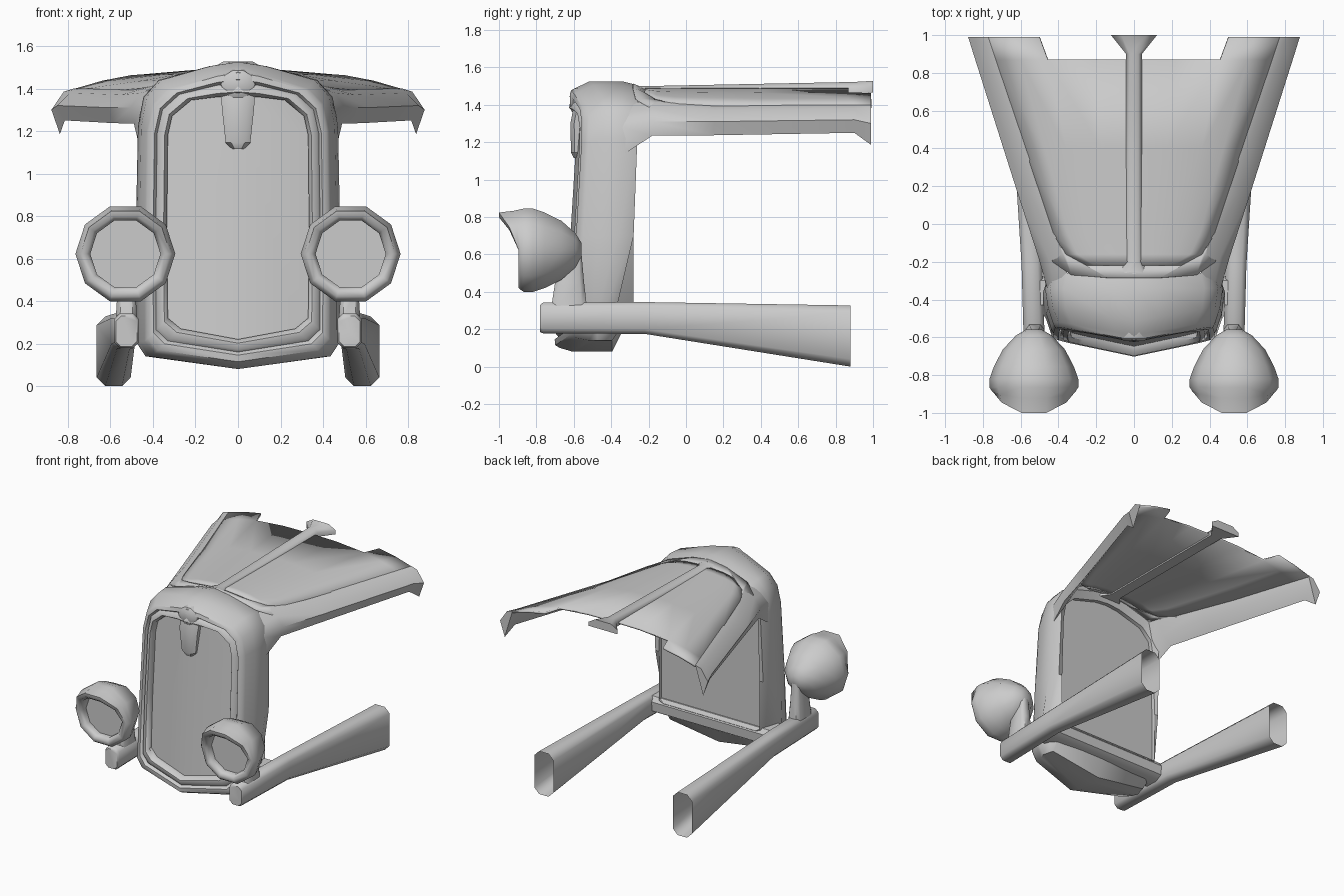
import bpy, bmesh, math

if "Cube" in bpy.data.objects:
    bpy.data.objects.remove(bpy.data.objects["Cube"])


def build(name, verts, faces, mirror=False, thick=0, angle=35):
    bm = bmesh.new()
    vs = [bm.verts.new(v) for v in verts]
    for f in faces:
        bm.faces.new([vs[i] for i in f])
    bmesh.ops.recalc_face_normals(bm, faces=bm.faces)
    me = bpy.data.meshes.new(name)
    bm.to_mesh(me)
    bm.free()
    me.shade_smooth()
    me.set_sharp_from_angle(angle=math.radians(angle))
    ob = bpy.data.objects.new(name, me)
    bpy.context.collection.objects.link(ob)
    if mirror:
        mod = ob.modifiers.new("mirror", 'MIRROR')
        mod.use_clip = True
    if thick:
        mod = ob.modifiers.new("thickness", 'SOLIDIFY')
        mod.thickness = thick
        mod.offset = 0
    return ob


def loft(name, rings, caps=(True, True), closed=True, **kw):
    n = len(rings[0])
    verts = [v for r in rings for v in r]
    faces = []
    for k in range(len(rings) - 1):
        for i in range(n if closed else n - 1):
            j = (i + 1) % n
            faces.append((k * n + i, k * n + j, (k + 1) * n + j, (k + 1) * n + i))
    if caps[0]:
        faces.append(list(range(n))[::-1])
    if caps[1]:
        faces.append([(len(rings) - 1) * n + i for i in range(n)])
    return build(name, verts, faces, **kw)


def front_y(x, z):
    return -0.695 + 0.08 * (z - 0.1) / 1.3 + 0.2 * abs(x)


# Grille shell: half outlines (x, z), bottom centre to top centre
hole = [(0, .22), (.27, .27), (.33, .32), (.335, .7), (.33, 1.18), (.31, 1.27), (.22, 1.345), (.1, 1.36), (0, 1.365)]
face = [(0, .1), (.39, .155), (.44, .21), (.44, .7), (.43, 1.2), (.4, 1.33), (.33, 1.4), (.1, 1.47), (0, 1.49)]
body = [(0, .08), (.42, .14), (.465, .21), (.465, .7), (.455, 1.22), (.43, 1.36), (.36, 1.44), (.13, 1.505), (0, 1.525)]
inner = [(0, .31), (.39, .31), (.425, .33), (.425, .7), (.41, 1.17), (.39, 1.29), (.31, 1.37), (.1, 1.43), (0, 1.44)]


def full(half, yf):
    pts = half + [(-x, z) for x, z in half[-2:0:-1]]
    return [(x, yf(x, z), z) for x, z in pts]


def blend(a, b, t):
    return [(p[0] + (q[0] - p[0]) * t, p[1] + (q[1] - p[1]) * t) for p, q in zip(a, b)]


def offset(d):
    return lambda x, z: front_y(x, z) + d


def back(y):
    return lambda x, z: y - (0.135 if z < 0.25 else 0.04 * (1.2 - min(z, 1.2)))


wide = [(x * 1.035, z) for x, z in body]
rear = [(x * .98, z - (.02 if z > 1.3 else 0)) for x, z in body]
loft("grille_shell", [
    full(hole, offset(.045)),
    full(hole, offset(.015)),
    full(blend(hole, face, .15), offset(-.01)),
    full(blend(hole, face, .4), offset(-.005)),
    full(blend(hole, face, .5), offset(.01)),
    full(blend(hole, face, .62), offset(-.01)),
    full(blend(hole, face, .88), offset(-.005)),
    full(face, offset(.02)),
    full(body, offset(.09)),
    full(wide, back(-.34)),
    full(rear, back(-.26)),
    full(inner, lambda x, z: -.28),
    full(inner, lambda x, z: -.31),
], caps=(False, True), angle=45)

# V-shaped grille insert
build("grille_panel", [(x, front_y(x, z) + .04, z) for x, z in hole], [range(len(hole))], mirror=True, angle=5)

# Tongue badge at the top of the grille
loft("grille_badge", [[(-w, -.55, z), (-w, y + .02, z), (-w * .55, y, z), (w * .55, y, z), (w, y + .02, z), (w, -.55, z)]
                      for z, w, y in [(1.115, .03, -.6), (1.145, .058, -.615), (1.3, .075, -.618), (1.37, .08, -.605)]])

# Soft raised cap blending into the nose
loft("nose_cap", [[(r * math.cos(a), y, 1.42 + r * .85 * math.sin(a)) for a in
                   [math.tau * i / 10 for i in range(10)]]
                  for r, y in [(.05, -.62), (.08, -.605), (.09, -.56), (.085, -.5)]])

# Lower cross member behind the shell
loft("cross_member", [[(x, -.43, .2), (x, -.33, .2), (x, -.28, .23), (x, -.275, .3), (x, -.3, .335), (x, -.43, .335)]
                      for x in (-.5, .5)])

# Hood panel with a notched rear edge
rows = [(-.22, .25, 1.455), (-.16, .36, 1.42), (-.06, .42, 1.4), (.4, .575, 1.385), (.87, .735, 1.39), (.99, .775, 1.39)]
cols = [0, .3, .62, .82, 1]
verts, faces = [], []
for y, w, ze in rows:
    for f in cols:
        if y > .9 and f == .62:
            f = .645
        verts.append((w * f, y, 1.482 + (ze - 1.482) * f ** 2.9))
for r in range(len(rows) - 1):
    for c in range(4):
        if r < len(rows) - 2 or c >= 2:
            a = r * 5 + c
            faces.append((a, a + 1, a + 6, a + 5))
used = sorted({i for f in faces for i in f})
build("hood_panel", [verts[i] for i in used], [[used.index(i) for i in f] for f in faces], mirror=True, thick=.014)

# Bevelled strip joining shell to hood panel
loft("hood_cowl", [
    [(0, -.285, 1.51), (.14, -.285, 1.49), (.33, -.27, 1.43), (.43, -.2, 1.385), (.46, -.08, 1.375)],
    [(0, -.21, 1.48), (.25, -.22, 1.46), (.36, -.16, 1.425), (.415, -.06, 1.403), (.43, -.04, 1.39)],
], caps=(False, False), closed=False, mirror=True, thick=.008)

# Rolled hood side edges, flared to a tip at the rear
sections = [
    (-.34, [(.34, 1.41), (.42, 1.35), (.46, 1.28), (.465, 1.13), (.42, 1.2)]),
    (-.18, [(.37, 1.42), (.455, 1.38), (.505, 1.31), (.49, 1.235), (.42, 1.3)]),
    (.15, [(.487, 1.395), (.55, 1.37), (.612, 1.31), (.585, 1.237), (.52, 1.32)]),
    (.9, [(.742, 1.4), (.79, 1.38), (.85, 1.32), (.815, 1.25), (.76, 1.33)]),
    (.99, [(.772, 1.4), (.82, 1.385), (.878, 1.3), (.838, 1.185), (.8, 1.31)]),
]
loft("hood_side_edge", [[(x, y, z) for x, z in s] for y, s in sections], mirror=True, angle=50)

# Centre hinge rod with flared ends
loft("hood_hinge_rod", [[(-w, y, zb), (-w, y, (zb + zt) / 2), (-w * .55, y, zt), (w * .55, y, zt), (w, y, (zb + zt) / 2), (w, y, zb)]
                        for y, w, zb, zt in [(-.265, .09, 1.465, 1.5), (-.2, .042, 1.465, 1.5),
                                             (.9, .042, 1.462, 1.522), (1.0, .122, 1.465, 1.528)]], angle=50)


# Frame rails, open at the rear
def rail_ring(y, xi, xo, zb, zt, c):
    return [(x, y, z) for x, z in [(xi + c, zb), (xo - c, zb), (xo, zb + c), (xo, zt - c),
                                   (xo - c, zt), (xi + c, zt), (xi, zt - c), (xi, zb + c)]]


loft("frame_rail", [rail_ring(*a) for a in [
    (-.78, .475, .575, .185, .33, .025), (-.765, .468, .58, .178, .342, .025),
    (-.22, .485, .595, .175, .345, .025), (.88, .505, .665, 0, .327, .04)]],
    caps=(True, False), mirror=True, angle=50)

# Headlamps: ten-sided bowl with a visor pulled from the upper rim
rings = []
for r, y, pull in [(.165, -.84, 0), (.165, -.875, .95), (.185, -.895, 1), (.212, -.895, 1), (.222, -.885, .35),
                   (.235, -.865, 0), (.235, -.82, 0), (.212, -.755, 0), (.165, -.665, 0), (.095, -.59, 0), (.04, -.558, 0)]:
    ring = []
    for i in range(10):
        a = math.tau * i / 10
        s = math.sin(a)
        p = pull * (.105 if s > .9 else .05 if s > .5 else 0)
        ring.append((.53 + r * math.cos(a), y - p, .622 + r * s))
    rings.append(ring)
loft("headlamp", rings, mirror=True, angle=50)

# Headlamp stands
loft("headlamp_stand", [[(.525 + w * a, y0 + (y1 - y0) * b, z) for a, b in
                         [(-1, .15), (-.6, 0), (.6, 0), (1, .15), (1, .85), (.6, 1), (-.6, 1), (-1, .85)]]
                        for z, w, y0, y1 in [(.32, .05, -.72, -.53), (.45, .042, -.7, -.545), (.62, .03, -.62, -.56)]],
     mirror=True, angle=50)
